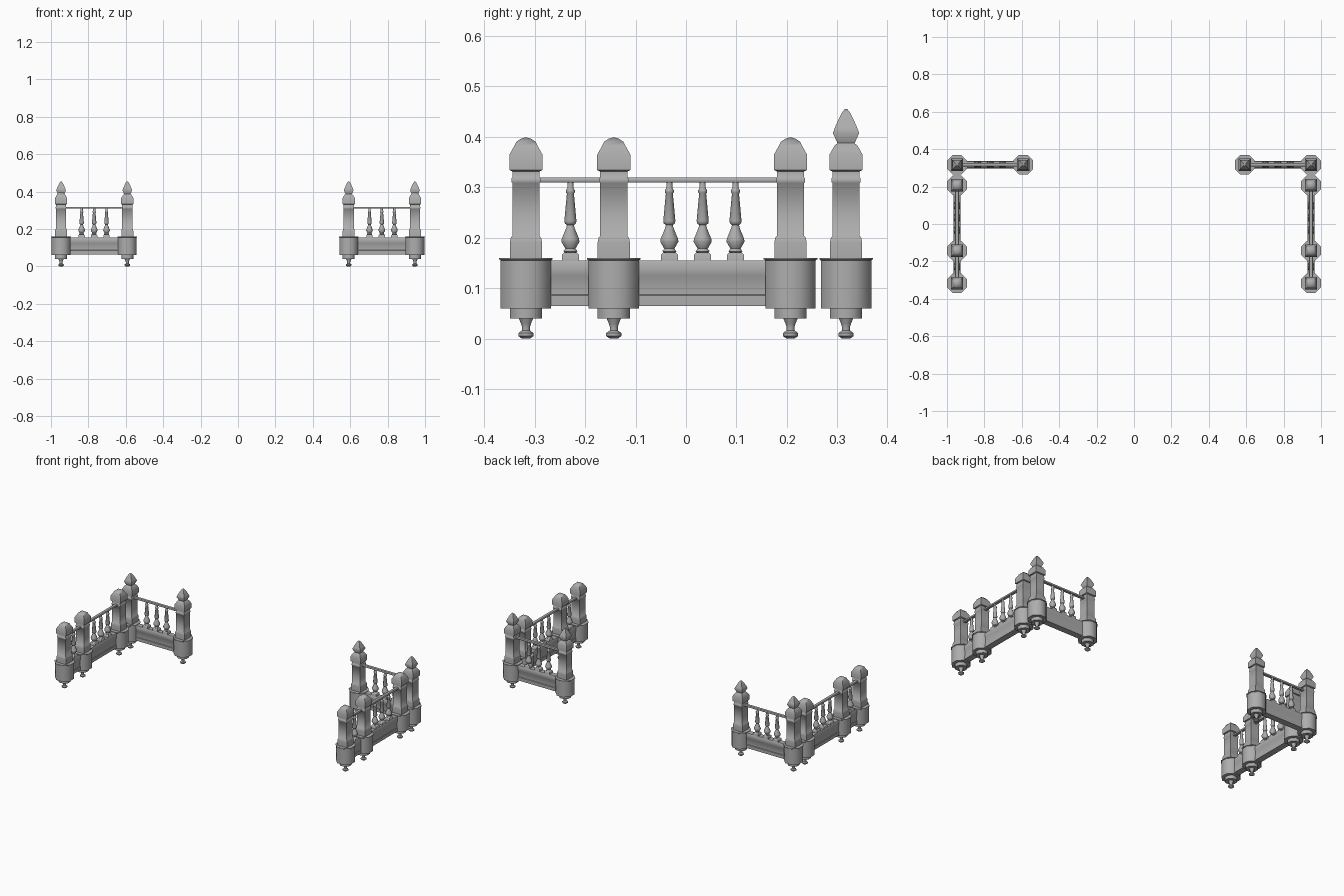
import bpy, bmesh, math
from mathutils import Vector

if "Cube" in bpy.data.objects:
    bpy.data.objects.remove(bpy.data.objects["Cube"])

# Dark stone grey
STONE = bpy.data.materials.new("dark_grey_stone")
STONE.diffuse_color = (.42, .42, .42, 1)
STONE.use_nodes = True
STONE.node_tree.nodes["Principled BSDF"].inputs["Base Color"].default_value = STONE.diffuse_color


def make_object(name, bm, loc=(0, 0, 0)):
    bmesh.ops.recalc_face_normals(bm, faces=bm.faces)
    me = bpy.data.meshes.new(name)
    bm.to_mesh(me)
    bm.free()
    me.materials.append(STONE)
    ob = bpy.data.objects.new(name, me)
    ob.location = loc
    bpy.context.collection.objects.link(ob)
    return ob


def stack(bm, sides, profile):
    """Loft regular polygons; profile holds (half width across flats, z)."""
    rings = []
    for half, z in profile:
        r = half / math.cos(math.pi / sides)
        rings.append([bm.verts.new((r * math.cos((i + .5) * math.tau / sides),
                                    r * math.sin((i + .5) * math.tau / sides), z))
                      for i in range(sides)])
    for a, b in zip(rings, rings[1:]):
        for i in range(sides):
            j = (i + 1) % sides
            bm.faces.new((a[i], a[j], b[j], b[i]))
    bm.faces.new(rings[0][::-1])
    bm.faces.new(rings[-1])


def extrude_between(name, section, a, b):
    """Sweep a closed (offset, z) section from point a to point b."""
    a, b = Vector((*a, 0)), Vector((*b, 0))
    d = (b - a).normalized()
    side = Vector((-d.y, d.x, 0))
    bm = bmesh.new()
    ends = [[bm.verts.new(p + side * o + Vector((0, 0, z))) for o, z in section] for p in (a, b)]
    n = len(section)
    for i in range(n):
        j = (i + 1) % n
        bm.faces.new((ends[0][i], ends[0][j], ends[1][j], ends[1][i]))
    bm.faces.new(ends[0][::-1])
    bm.faces.new(ends[1])
    return make_object(name, bm)


def mirrored(half):
    return half + [(-o, z) for o, z in reversed(half)]


FOOT = [(.008, .000), (.015, .005), (.015, .011), (.008, .016), (.008, .024),
        (.010, .030), (.015, .042)]
BASE = [(.050, .060), (.050, .155), (.053, .157), (.053, .160)]
SHAFT = [(.032, .159), (.032, .190), (.030, .200), (.027, .203), (.027, .308),
         (.029, .310), (.029, .317), (.027, .319), (.027, .331), (.033, .334),
         (.033, .364), (.023, .382)]
DOME = [(.023, .382), (.019, .390), (.010, .396), (.003, .398)]
FINIAL = [(.024, .382), (.017, .387), (.026, .407), (.022, .418), (.015, .434),
          (.008, .448), (.002, .455)]
BALUSTER = [(.010, .169), (.014, .173), (.010, .178), (.018, .192), (.017, .198),
            (.008, .220), (.007, .225), (.011, .228), (.012, .233), (.007, .287),
            (.009, .290), (.009, .294), (.006, .298), (.006, .309)]


def post(name, x, y, top):
    bm = bmesh.new()
    stack(bm, 8, FOOT)
    stack(bm, 8, [(.032, .040), (.032, .062)])
    stack(bm, 8, BASE)
    stack(bm, 4, SHAFT + top[1:])
    make_object(name, bm, (x, y, 0))


def baluster(name, x, y):
    bm = bmesh.new()
    stack(bm, 4, [(.017, .150), (.017, .166), (.012, .171)])
    stack(bm, 8, BALUSTER)
    make_object(name, bm, (x, y, 0))


# Cross-sections of the lower panelled beam and the thin handrail
BEAM = mirrored([(.019, .065), (.019, .085), (.016, .087), (.016, .121),
                 (.019, .126), (.019, .150), (.016, .155)])
RAIL = mirrored([(.008, .309), (.010, .312), (.010, .316), (.008, .319)])

X, XIN, YB = .946, .592, .317
for s, side in ((-1, "left"), (1, "right")):
    # Side fence posts, then taller back posts with spear finials
    for i, y in enumerate((-.317, -.143, .207)):
        post(f"{side}_side_post_{i}", s * X, y, DOME)
    for i, x in enumerate((XIN, X)):
        post(f"{side}_back_post_{i}", s * x, YB, FINIAL)
    # Beams and handrails
    for part, a, b in (("side_short", (s * X, -.317), (s * X, -.143)),
                       ("side_long", (s * X, -.143), (s * X, .207)),
                       ("back", (s * XIN, YB), (s * X, YB))):
        extrude_between(f"{side}_{part}_beam", BEAM, a, b)
        extrude_between(f"{side}_{part}_handrail", RAIL, a, b)
    # Balusters
    for i, y in enumerate((-.229, -.033, .033, .098)):
        baluster(f"{side}_side_baluster_{i}", s * X, y)
    for i, x in enumerate((.703, .769, .836)):
        baluster(f"{side}_back_baluster_{i}", s * x, YB)

# Soften the octagonal sides, keep square corners crisp
for ob in bpy.context.collection.objects:
    ob.select_set(True)
    bpy.context.view_layer.objects.active = ob
bpy.ops.object.shade_smooth_by_angle(angle=math.radians(50))
